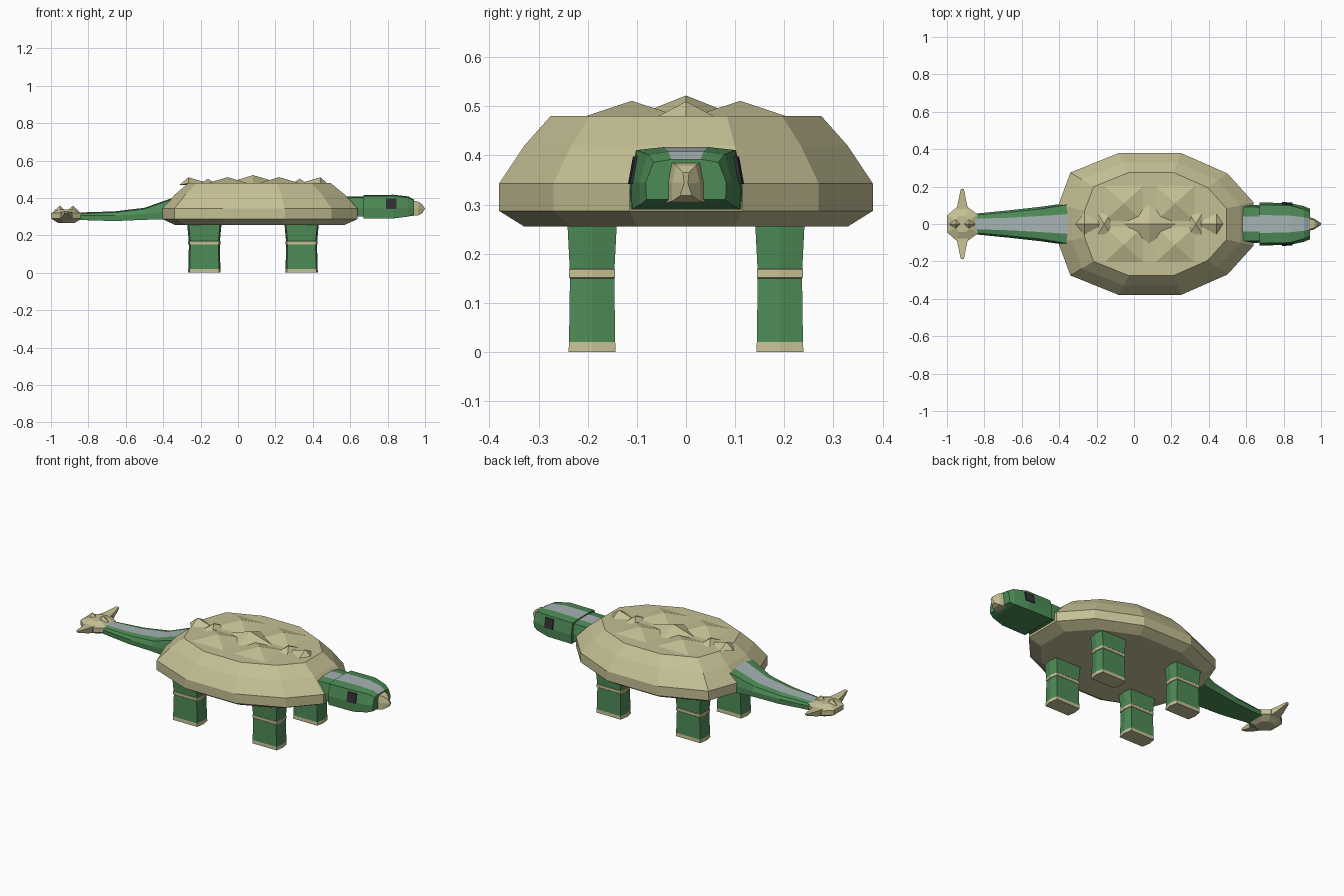
import bpy, bmesh


def material(name, rgb):
    m = bpy.data.materials.new(name)
    m.diffuse_color = (*rgb, 1)
    return m


TAN = material("tan armour", (0.56, 0.53, 0.30))
GREEN = material("green skin", (0.075, 0.26, 0.095))
GREY = material("grey stripe", (0.38, 0.45, 0.45))
DARK = material("dark eye", (0.03, 0.028, 0.032))


def finish(name, bm, mats):
    bmesh.ops.recalc_face_normals(bm, faces=bm.faces)
    me = bpy.data.meshes.new(name)
    bm.to_mesh(me)
    bm.free()
    for m in mats:
        me.materials.append(m)
    ob = bpy.data.objects.new(name, me)
    bpy.context.collection.objects.link(ob)
    return ob


def loft(name, rings, mats, rule=lambda ring, side: 0):
    """Skin closed rings of points and cap both ends."""
    bm = bmesh.new()
    vs = [[bm.verts.new(p) for p in r] for r in rings]
    n = len(vs[0])
    for k in range(len(vs) - 1):
        for i in range(n):
            j = (i + 1) % n
            f = bm.faces.new((vs[k][i], vs[k][j], vs[k + 1][j], vs[k + 1][i]))
            f.material_index = rule(k, i)
    bm.faces.new(vs[0]).material_index = rule(0, 0)
    bm.faces.new(vs[-1]).material_index = rule(len(vs) - 2, 0)
    return finish(name, bm, mats)


def pyramid(name, base, apex):
    bm = bmesh.new()
    vs = [bm.verts.new(p) for p in base]
    tip = bm.verts.new(apex)
    bm.faces.new(vs)
    for i in range(len(vs)):
        bm.faces.new((vs[i], vs[(i + 1) % len(vs)], tip))
    return finish(name, bm, [TAN])


def mirrored(half):
    return half + [(x, -y) for x, y in reversed(half)]


# Domed shell, scaled outline stacked in height
outline = mirrored([(0.64, 0.115), (0.50, 0.27), (0.25, 0.38),
                    (-0.08, 0.38), (-0.34, 0.275), (-0.405, 0.10)])
cx = 0.11
levels = [(0.865, 0.255), (1, 0.287), (1, 0.343), (0.865, 0.42), (0.725, 0.48)]
loft("shell", [[(cx + (x - cx) * s, y * s, z) for x, y in outline]
               for s, z in levels], [TAN])

# Back scutes
Z = 0.478
pyramid("middle_scute", [(-0.06, 0, Z), (0.08, -0.11, Z), (0.23, 0, Z),
                         (0.08, 0.11, Z)], (0.08, 0, 0.522))
for x, d in ((-0.055, -1), (0.22, 1)):
    for s in (1, -1):
        base = [(x + d * 0.11, s * 0.01, Z), (x + d * 0.11, s * 0.21, Z),
                (x - d * 0.11, s * 0.21, Z), (x - d * 0.11, s * 0.01, Z)]
        pyramid("side_scute", base, (x, s * 0.11, 0.511))
for x in (-0.16, 0.33):
    base = [(x + a * 0.036, b * 0.06, Z) for a, b in
            ((-1, -1), (1, -1), (1, 1), (-1, 1))]
    pyramid("small_scute", base, (x, 0, 0.503))
for x, d in ((-0.265, -1), (0.44, 1)):
    base = [(x + d * 0.05, 0, Z - 0.01), (x, -0.06, Z),
            (x - d * 0.11, 0, Z), (x, 0.06, Z)]
    pyramid("end_scute", base, (x, 0, 0.51))


# Body section: bottom, cheek, shoulder and stripe edges
def section(x, w, wt, s, zb, zm, zt):
    half = [(w * 0.98, zb), (w, zm), (wt, zt - 0.006), (s, zt)]
    return [(x, y, z) for y, z in half] + [(x, -y, z) for y, z in reversed(half)]


def stripe(ring, side):
    return 1 if side == 3 else 0


loft("neck", [section(0.50, 0.105, 0.09, 0.04, 0.30, 0.345, 0.405),
              section(0.675, 0.10, 0.09, 0.04, 0.30, 0.345, 0.408)],
     [GREEN, GREY], stripe)
loft("head", [section(0.67, 0.115, 0.102, 0.048, 0.29, 0.345, 0.415),
              section(0.83, 0.112, 0.10, 0.045, 0.29, 0.345, 0.417),
              section(0.91, 0.095, 0.078, 0.036, 0.30, 0.345, 0.408),
              section(0.94, 0.082, 0.066, 0.03, 0.31, 0.345, 0.392)],
     [GREEN, GREY], stripe)

# Beak
beak = [[(0.925, 0.04, 0.303), (0.925, 0.04, 0.345), (0.925, 0.033, 0.388),
         (0.925, -0.033, 0.388), (0.925, -0.04, 0.345), (0.925, -0.04, 0.303)],
        [(0.965, 0.028, 0.307), (0.965, 0.028, 0.345), (0.965, 0.02, 0.380),
         (0.965, -0.02, 0.380), (0.965, -0.028, 0.345), (0.965, -0.028, 0.307)],
        [(0.985, 0.012, 0.318), (1.0, 0.004, 0.343), (0.985, 0.006, 0.365),
         (0.985, -0.006, 0.365), (1.0, -0.004, 0.343), (0.985, -0.012, 0.318)]]
loft("beak", beak, [TAN])

# Eyes, thin plates leaning with the sides of the head
for s in (1, -1):
    rings = [[(x, s * (y + off), z) for x, y, z in
              ((0.792, 0.112, 0.342), (0.848, 0.108, 0.342),
               (0.848, 0.098, 0.398), (0.792, 0.102, 0.398))]
             for off in (-0.001, 0.006)]
    loft("eye", rings, [DARK])

# Tail
loft("tail", [section(-0.30, 0.125, 0.118, 0.058, 0.28, 0.34, 0.425),
              section(-0.35, 0.113, 0.105, 0.053, 0.285, 0.33, 0.40),
              section(-0.50, 0.092, 0.08, 0.043, 0.283, 0.315, 0.347),
              section(-0.66, 0.074, 0.064, 0.034, 0.276, 0.305, 0.328),
              section(-0.85, 0.055, 0.047, 0.028, 0.282, 0.305, 0.322)],
     [GREEN, GREY], stripe)

# Tail club
club = mirrored([(-0.835, 0.05), (-0.885, 0.088), (-0.95, 0.088), (-1.0, 0.045)])
kx = -0.918
loft("tail_club", [[(kx + (x - kx) * s, y * s, z) for x, y in club]
                   for s, z in ((0.55, 0.267), (1, 0.29), (1, 0.318), (0.5, 0.338))],
     [TAN])
for x in (-0.953, -0.883):
    pyramid("club_knob", [(x - 0.035, 0, 0.328), (x, -0.035, 0.328),
                          (x + 0.035, 0, 0.328), (x, 0.035, 0.328)], (x, 0, 0.358))
for s in (1, -1):
    rings = [[(kx + a * w, s * y, z + b * h) for a, b in
              ((-1, -1), (1, -1), (1, 1), (-1, 1))]
             for y, w, z, h in ((0.07, 0.032, 0.303, 0.02),
                                (0.12, 0.022, 0.310, 0.015),
                                (0.187, 0.008, 0.325, 0.005))]
    loft("club_spike", rings, [TAN])

# Legs: hexagonal columns with a tan sole and a raised tan band
hexagon = [(0.086, 0), (0.078, 0.047), (-0.078, 0.047),
           (-0.086, 0), (-0.078, -0.047), (0.078, -0.047)]
leg_levels = [(1.02, 0), (1.0, 0.02), (0.96, 0.15), (1.0, 0.152),
              (1.0, 0.168), (0.97, 0.17), (1.08, 0.272), (1.08, 0.30)]
for x0 in (-0.18, 0.34):
    for s in (1, -1):
        rings = [[(x0 + x * k, s * 0.191 + y * k, z) for x, y in hexagon]
                 for k, z in leg_levels]
        loft("leg", rings, [GREEN, TAN],
             lambda ring, side: 1 if ring in (0, 2, 3, 4) else 0)
